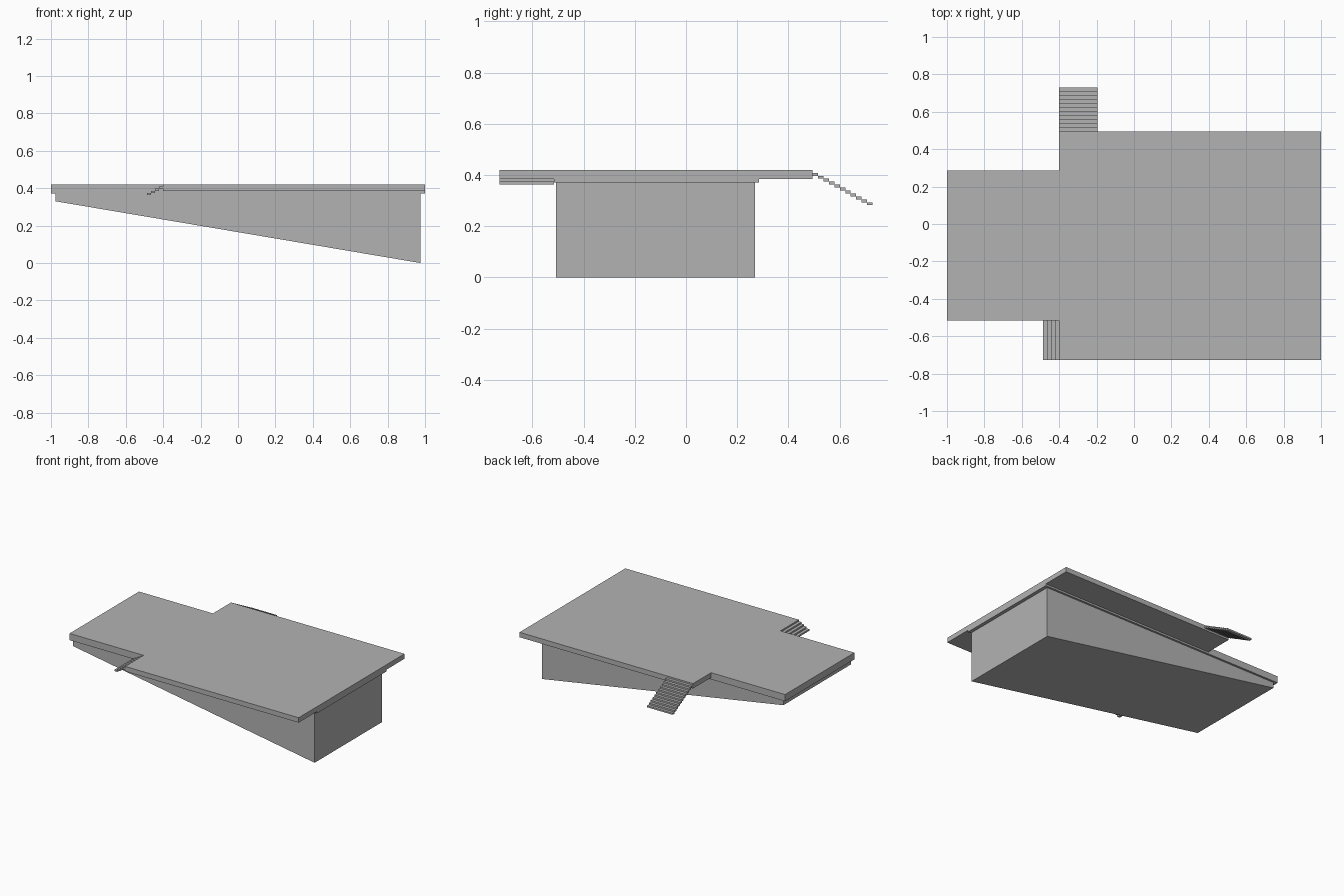
import bpy

cube = bpy.data.objects.get("Cube")
if cube:
    bpy.data.objects.remove(cube, do_unlink=True)

grey = bpy.data.materials.new("concrete_grey")
grey.use_nodes = True
colour = (0.45, 0.45, 0.45, 1)
grey.diffuse_color = colour
grey.node_tree.nodes["Principled BSDF"].inputs["Base Color"].default_value = colour


def prism(name, outline, low, high, upright=False):
    """Extrude an outline: xy outline along z, or xz outline along y if upright."""
    n = len(outline)
    verts = [(a, d, b) if upright else (a, b, d) for d in (low, high) for a, b in outline]
    faces = [tuple(reversed(range(n))), tuple(range(n, 2 * n))]
    faces += [(i, (i + 1) % n, (i + 1) % n + n, i + n) for i in range(n)]
    if upright:
        faces = [f[::-1] for f in faces]
    mesh = bpy.data.meshes.new(name)
    mesh.from_pydata(verts, [], faces)
    mesh.materials.append(grey)
    obj = bpy.data.objects.new(name, mesh)
    bpy.context.collection.objects.link(obj)


def box(name, x0, x1, y0, y1, z0, z1):
    prism(name, [(x0, y0), (x1, y0), (x1, y1), (x0, y1)], z0, z1)


TOP, UNDER, NARROW_UNDER = 0.42, 0.384, 0.371
FRONT, BACK = -0.728, 0.494
INNER_FRONT, INNER_BACK = -0.516, 0.285
NOTCH = -0.402
TREAD, RISE = 0.0214, 0.0115

# Deck: wide terrace joined to a narrower end
prism("deck", [(-1, INNER_FRONT), (NOTCH, INNER_FRONT), (NOTCH, FRONT), (1, FRONT),
               (1, BACK), (NOTCH, BACK), (NOTCH, INNER_BACK), (-1, INNER_BACK)], UNDER, TOP)

# Thicker floor strip below the deck
box("floor_strip", -1, 1, INNER_FRONT, INNER_BACK, NARROW_UNDER, UNDER)

# Wedge base following the slope
prism("sloped_base", [(-0.976, 0.33), (0.975, 0), (0.975, NARROW_UNDER),
                      (-0.976, NARROW_UNDER)], -0.508, 0.27, upright=True)

# Long flight of steps at the back
for i in range(11):
    z = TOP - RISE * (i + 1)
    y = BACK + TREAD * i
    box(f"back_step_{i + 1}", NOTCH, -0.195, y, y + TREAD, z - RISE, z)

# Short flight of steps at the front right corner
for i in range(4):
    z = TOP - RISE * (i + 1)
    x = NOTCH - TREAD * i
    box(f"side_step_{i + 1}", x - TREAD, x, FRONT, INNER_FRONT, z - RISE, z)
